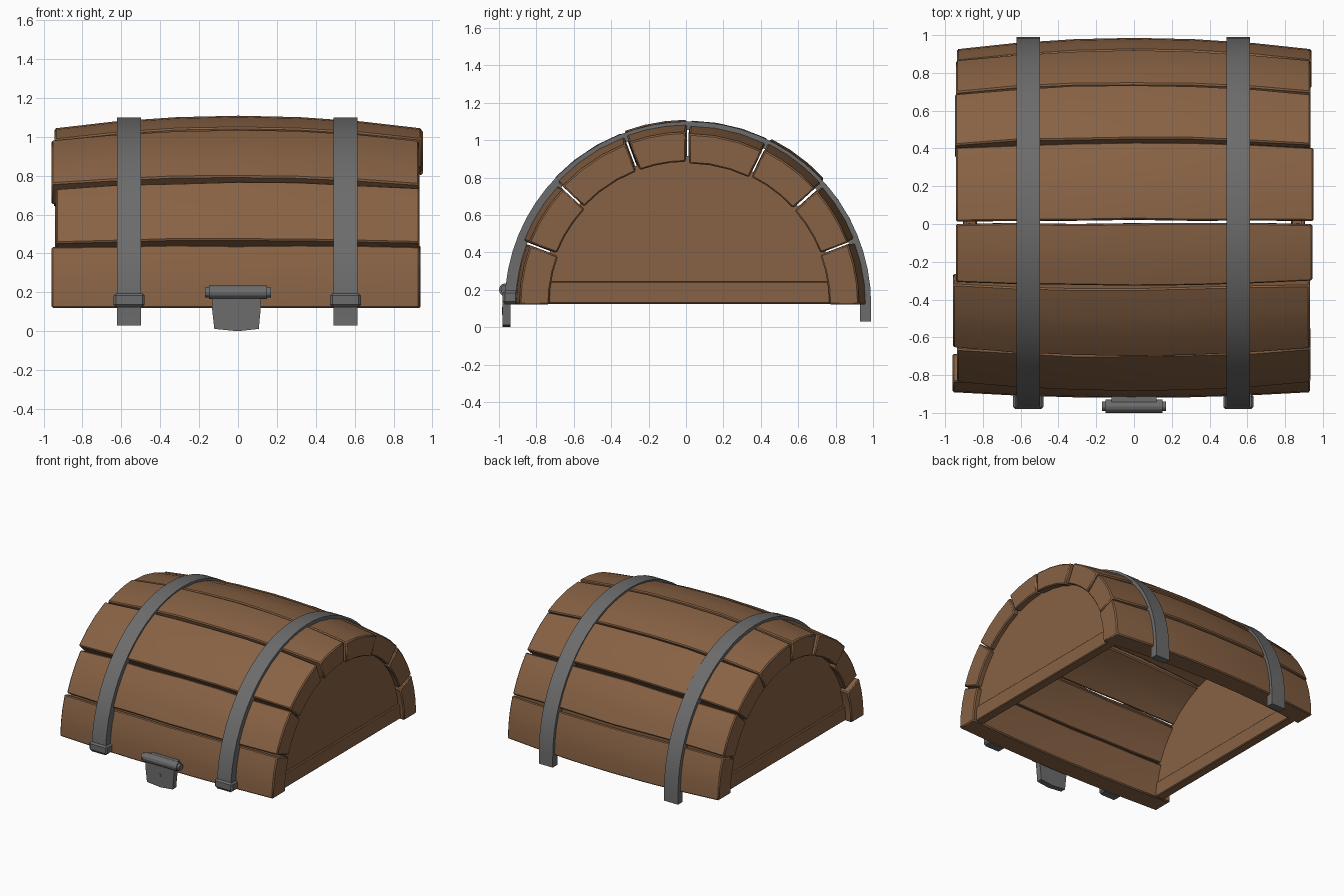
import bpy, bmesh, math, random
from mathutils import Vector

if "Cube" in bpy.data.objects:
    bpy.data.objects.remove(bpy.data.objects["Cube"])

random.seed(4)
CY, CZ = 0.01, 0.12          # centre of the arched cross-section


def material(name, rgb):
    m = bpy.data.materials.new(name)
    m.diffuse_color = (*rgb, 1)
    m.use_nodes = True
    m.node_tree.nodes["Principled BSDF"].inputs["Base Color"].default_value = m.diffuse_color
    return m


WOOD = material("brown wood", (0.245, 0.122, 0.058))
IRON = material("grey iron", (0.15, 0.15, 0.15))


def make(name, bm, mat, bevel=0, smooth=True):
    bmesh.ops.recalc_face_normals(bm, faces=bm.faces)
    me = bpy.data.meshes.new(name)
    bm.to_mesh(me)
    bm.free()
    me.materials.append(mat)
    ob = bpy.data.objects.new(name, me)
    bpy.context.collection.objects.link(ob)
    if bevel:
        b = ob.modifiers.new("bevel", 'BEVEL')
        b.width, b.segments = bevel, 1
    bpy.context.view_layer.objects.active = ob
    ob.select_set(True)
    if smooth:
        bpy.ops.object.shade_smooth_by_angle(angle=math.radians(30))
    ob.select_set(False)
    return ob


def loft(rings):
    """Closed solid skinned over equal-length rings of points."""
    bm = bmesh.new()
    vs = [[bm.verts.new(p) for p in r] for r in rings]
    n = len(vs[0])
    for a, b in zip(vs, vs[1:]):
        for i in range(n):
            bm.faces.new((a[i], a[(i + 1) % n], b[(i + 1) % n], b[i]))
    bm.faces.new(vs[0])
    bm.faces.new(vs[-1])
    return bm


def box(name, lo, hi, mat, bevel=0):
    ring = lambda x: [(x, lo[1], lo[2]), (x, hi[1], lo[2]), (x, hi[1], hi[2]), (x, lo[1], hi[2])]
    return make(name, loft([ring(lo[0]), ring(hi[0])]), mat, bevel, False)


def polar(x, r, a):
    return (x, CY + r * math.cos(a), CZ + r * math.sin(a))


def prism(name, outline, axis, d0, d1, mat):
    """Extrude a 2D outline along x or y."""
    put = (lambda p, d: (d, p[0], p[1])) if axis == 'x' else (lambda p, d: (p[0], d, p[1]))
    return make(name, loft([[put(p, d) for p in outline] for d in (d0, d1)]), mat, 0, False)


# curved staves: barrel-shaped planks with uneven edges and ends
edges = [0, 21, 42, 64, 90, 110.5, 137, 159, 180]
bulge = [0.06, 0.06, 0.07, 0.07, 0.065, 0.06, 0.05, 0.03]
GAP = math.radians(0.45)
for k in range(8):
    a0, a1 = math.radians(edges[k]), math.radians(edges[k + 1])
    r_end = (0.905 if k == 7 else 0.92) + random.uniform(-0.008, 0.008)
    x0, x1 = -random.uniform(0.935, 0.96), random.uniform(0.93, 0.955)
    rings = []
    for i in range(7):
        t = i / 6
        x = x0 + (x1 - x0) * t
        r = r_end + bulge[k] * (1 - (2 * t - 1) ** 2)
        b0 = a0 + (0 if k == 0 else GAP + random.uniform(-0.004, 0.006))
        b1 = a1 - (0 if k == 7 else GAP + random.uniform(-0.004, 0.006))
        angs = [b0 + (b1 - b0) * j / 3 for j in range(4)]
        rings.append([polar(x, r, a) for a in angs] +
                     [polar(x, r - 0.16, a) for a in reversed(angs)])
    make("stave_%d" % (k + 1), loft(rings), WOOD, 0.008)

# end walls: half-round panels with a slightly proud bottom board
arc = [polar(0, 0.79, math.pi * i / 16)[1:] for i in range(17)]
for side, s in (("right", 1), ("left", -1)):
    prism(side + "_end_panel", [(y, z + 0.005) for y, z in arc], 'x', s * 0.84, s * 0.89, WOOD)
    box(side + "_bottom_board", (min(s * 0.83, s * 0.905), -0.76, 0.125),
        (max(s * 0.83, s * 0.905), 0.78, 0.245), WOOD, 0.006)

# iron straps over the arch, with a longer tail at the back and a buckle in front
for side, x in (("left", -0.56), ("right", 0.553)):
    path = [(0.985, 0.925, 0.03)]       # outer y, inner y, z of the tail
    rings = [[(x - 0.062, 0.93, 0.03), (x + 0.062, 0.93, 0.03),
              (x + 0.062, 0.99, 0.03), (x - 0.062, 0.99, 0.03)]]
    for i in range(33):
        a = math.pi * i / 32
        thick = 0.045 + 0.015 * abs(math.cos(a))
        rings.append([polar(x - 0.062, 0.98 - thick, a), polar(x + 0.062, 0.98 - thick, a),
                      polar(x + 0.062, 0.98, a), polar(x - 0.062, 0.98, a)])
    make(side + "_strap", loft(rings), IRON)
    box(side + "_strap_buckle", (x - 0.08, -0.98, 0.125), (x + 0.08, -0.90, 0.195), IRON, 0.012)

# front hasp: hinge barrel, plate and keyhole
for name, r, h in (("hinge_barrel", 0.035, 0.30), ("hinge_pin", 0.026, 0.34)):
    ring = [(0.965 * -1 + r * math.cos(i * math.pi / 6), 0.2 + r * math.sin(i * math.pi / 6))
            for i in range(12)]
    ob = prism(name, ring, 'x', -h / 2, h / 2, IRON)
prism("hasp_plate", [(-0.135, 0.2), (-0.135, 0.13), (-0.122, 0.012), (0, 0.0), (0.107, 0.012),
                     (0.118, 0.13), (0.118, 0.2)], 'y', -0.982, -0.937, IRON)
prism("keyhole", [(-0.01 + 0.014 * math.cos(i * math.pi / 5), 0.095 + 0.014 * math.sin(i * math.pi / 5))
                  for i in range(10)], 'y', -0.985, -0.98, IRON)
prism("keyhole_slot", [(-0.016, 0.065), (-0.004, 0.065), (-0.006, 0.09), (-0.014, 0.09)],
      'y', -0.985, -0.98, IRON)
# hasp mount tying the barrel to the front stave
box("hasp_mount", (-0.12, -0.96, 0.17), (0.12, -0.90, 0.225), IRON)
